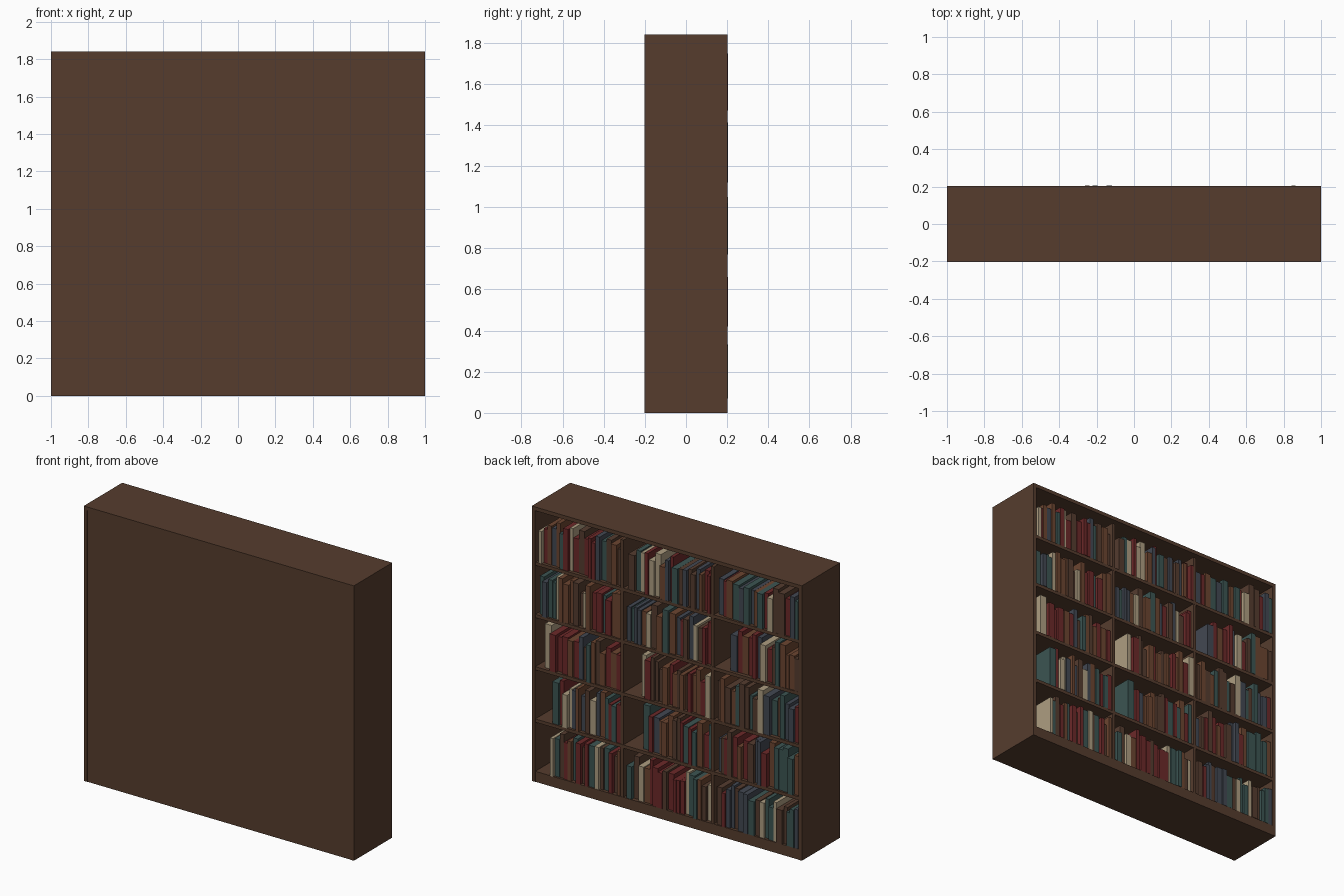
import bpy, bmesh, random
from mathutils import Vector

if "Cube" in bpy.data.objects:
    bpy.data.objects.remove(bpy.data.objects["Cube"])

random.seed(7)
W, D, H, T = 1.0, 0.203, 1.84, 0.025      # half width, half depth, height, board
BASE, STEP = 0.07, 0.35                   # plinth height, shelf spacing
DIV = 0.335                               # divider centre


def material(name, rgb):
    m = bpy.data.materials.new(name)
    m.diffuse_color = (*rgb, 1)
    m.use_nodes = True
    m.node_tree.nodes["Principled BSDF"].inputs["Base Color"].default_value = m.diffuse_color
    return m


wood = material("dark_wood", (0.093, 0.046, 0.027))
covers = [material(n, c) for n, c in (
    ("red_cover", (0.15, 0.022, 0.022)),
    ("brown_cover", (0.15, 0.06, 0.03)),
    ("teal_cover", (0.045, 0.09, 0.085)),
    ("slate_cover", (0.055, 0.065, 0.085)),
    ("cream_cover", (0.42, 0.34, 0.22)),
    ("dark_brown_cover", (0.09, 0.045, 0.028)))]


def add_box(bm, lo, hi, mat=0):
    lo, hi = Vector(lo), Vector(hi)
    verts = bmesh.ops.create_cube(bm, size=1)["verts"]
    for v in verts:
        v.co = Vector((v.co[i] * (hi[i] - lo[i]) + (lo[i] + hi[i]) / 2 for i in range(3)))
    for f in {f for v in verts for f in v.link_faces}:
        f.material_index = mat


def finish(bm, name, mats):
    me = bpy.data.meshes.new(name)
    bm.to_mesh(me)
    bm.free()
    for m in mats:
        me.materials.append(m)
    bpy.context.collection.objects.link(bpy.data.objects.new(name, me))


def board(name, lo, hi):
    bm = bmesh.new()
    add_box(bm, lo, hi)
    finish(bm, name, [wood])


# Case: sides, top, back panel (at -y) and solid plinth
board("side_left", (-W, -D, 0), (-W + T, D, H))
board("side_right", (W - T, -D, 0), (W, D, H))
board("top_board", (-W + T, -D, H - T), (W - T, D, H))
board("back_panel", (-W + T, -D + 0.002, 0), (W - T, -D + 0.02, H - T))
board("plinth", (-W + T, -D + 0.02, 0), (W - T, D - 0.002, BASE))

# Shelves and dividers
for r in range(1, 5):
    z = BASE + r * STEP
    board(f"shelf_{r}", (-W + T, -D + 0.02, z - 0.022), (W - T, D - 0.003, z))
for r in range(5):
    z0 = BASE + r * STEP
    z1 = z0 + STEP - (0.022 if r < 4 else T + 0.005)
    for side in (-1, 1):
        board(f"divider_{r}_{side}", (side * DIV - 0.011, -D + 0.02, z0),
              (side * DIV + 0.011, D - 0.004, z1))

# Books packed from the -x end of each bay; some bays keep a gap at the +x end
gaps = {(0, 2): 0.11, (1, 2): 0.11, (1, 1): 0.11, (2, 1): 0.12, (2, 2): 0.045, (3, 0): 0.10}
bays = [(-W + T, -DIV - 0.011), (-DIV + 0.011, DIV - 0.011), (DIV + 0.011, W - T)]
for r in range(5):
    for c, (x0, x1) in enumerate(bays):
        bm = bmesh.new()
        z, x = BASE + r * STEP, x0 + 0.004
        end = x1 - gaps.get((r, c), 0.018)
        while end - x > 0.02:
            w = random.uniform(0.024, 0.046)
            if end - x - w < 0.024:
                w = min(end - x, 0.05)
            front = D - random.uniform(-0.002, 0.03)
            mat = random.choices(range(6), (5, 4, 4, 3, 3, 4))[0]
            add_box(bm, (x, front - random.uniform(0.24, 0.31), z),
                    (x + w - 0.002, front, z + random.uniform(0.215, 0.30)), mat)
            x += w
        finish(bm, f"books_row_{r}_bay_{c}", covers)
